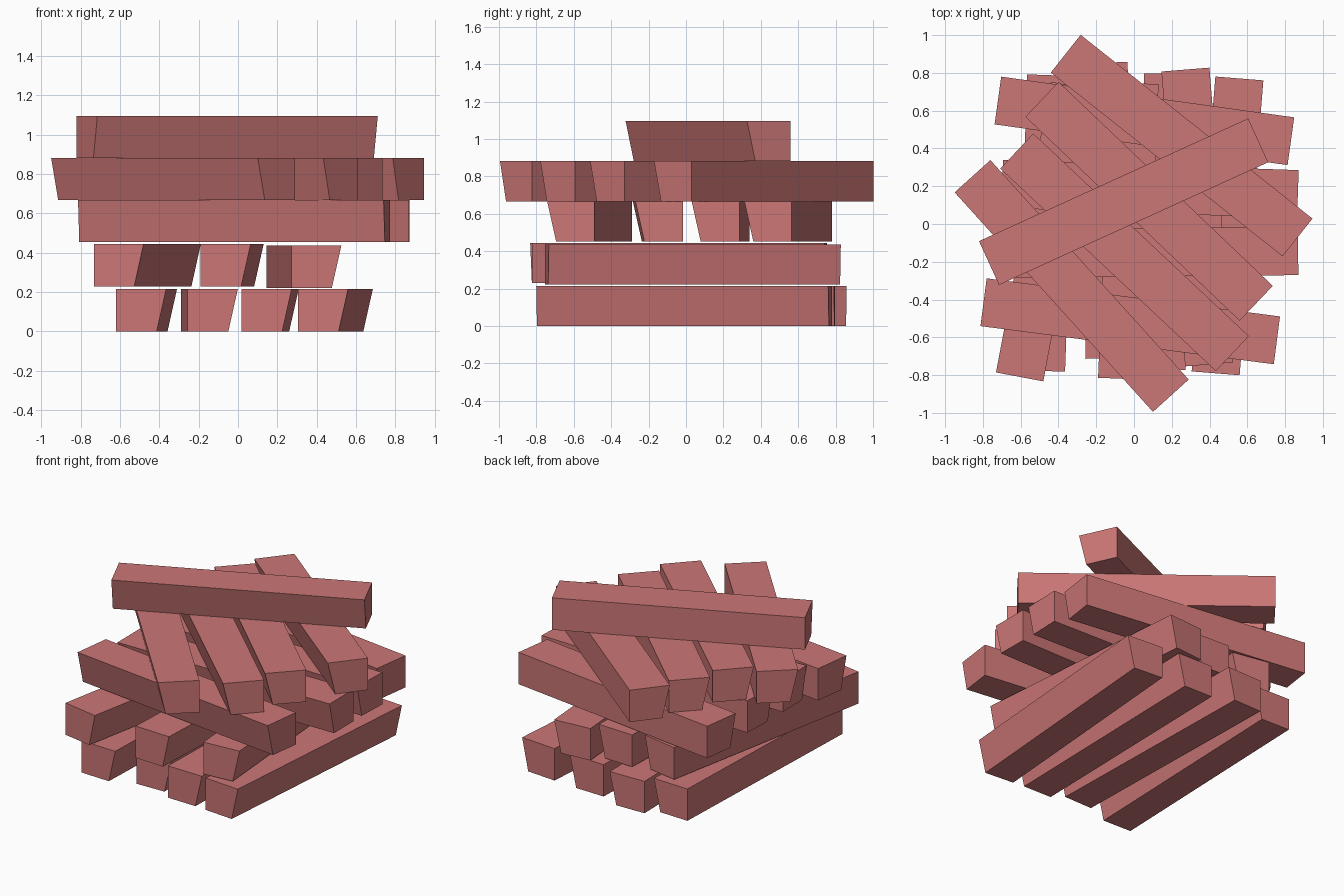
import bpy, bmesh, math
from mathutils import Matrix

cube = bpy.data.objects.get("Cube")
if cube:
    bpy.data.objects.remove(cube, do_unlink=True)

LENGTH, WIDTH, HEIGHT, SLANT = 1.566, 0.255, 0.214, 0.048

red = bpy.data.materials.new("dusty_red")
red.use_nodes = True
red.diffuse_color = (0.60, 0.18, 0.18, 1)
red.node_tree.nodes["Principled BSDF"].inputs["Base Color"].default_value = red.diffuse_color


def beam(name, x, y, z, angle):
    """Straight beam with one upright side and one side leaning in at the base."""
    bm = bmesh.new()
    bmesh.ops.create_cube(bm, size=1)
    bmesh.ops.scale(bm, vec=(LENGTH, WIDTH, HEIGHT), verts=bm.verts)
    for v in bm.verts:
        if v.co.z < 0 and v.co.y < 0:
            v.co.y += SLANT
    turn = Matrix.Rotation(math.radians(angle), 4, 'Z')
    place = Matrix.Translation((x, y, z + HEIGHT / 2))
    bmesh.ops.transform(bm, matrix=place @ turn, verts=bm.verts)
    mesh = bpy.data.meshes.new(name)
    bm.to_mesh(mesh)
    bm.free()
    mesh.materials.append(red)
    bpy.context.collection.objects.link(bpy.data.objects.new(name, mesh))


# Layers of the stack: centre x, centre y, base z, heading in degrees
layers = {
    "bottom_beam": [(-0.465, 0.005, 0, 88), (-0.145, 0.072, 0, 91.2),
                    (0.163, 0.012, 0, 88.7), (0.495, -0.01, 0, 85.4)],
    "second_beam": [(-0.46, -0.04, 0.229, 79.3), (-0.03, -0.037, 0.229, 87.6),
                    (0.335, 0.037, 0.221, 94.6)],
    "cross_beam": [(-0.02, -0.515, 0.453, -7.4), (0.086, -0.15, 0.453, 0.5),
                   (0.085, 0.185, 0.453, -2), (0.055, 0.546, 0.453, -7.9)],
    "diagonal_beam": [(-0.33, -0.328, 0.667, -47.9), (-0.05, -0.15, 0.667, -43.2),
                      (0.08, 0.12, 0.667, -43.6), (0.252, 0.415, 0.667, -38.4)],
    "top_beam": [(-0.055, 0.118, 0.881, 24.5)],
}
for layer, beams in layers.items():
    for i, spec in enumerate(beams, 1):
        beam(f"{layer}_{i}", *spec)
